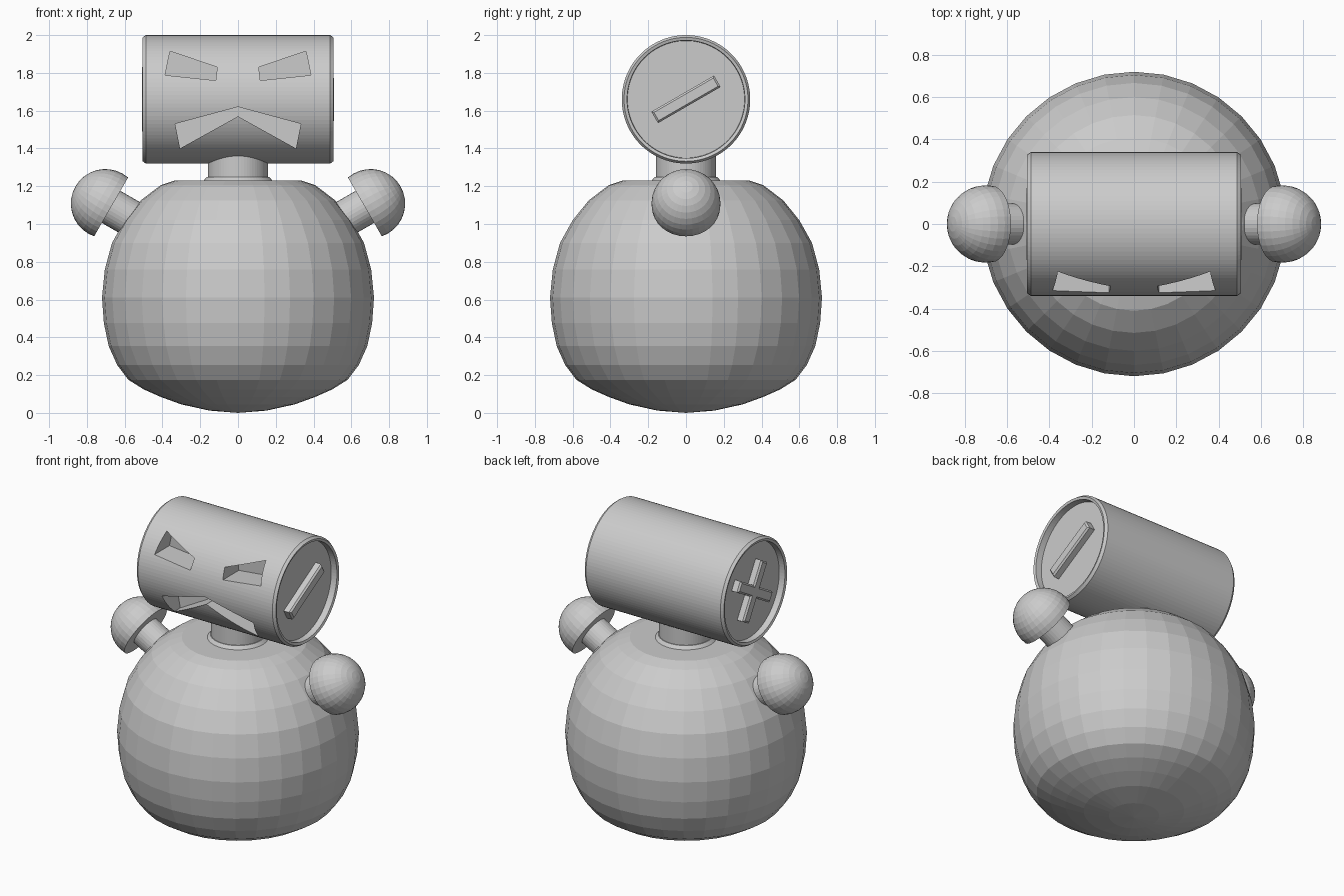
import bpy
import bmesh
from math import cos, sin, pi, radians
from mathutils import Matrix, Vector

if "Cube" in bpy.data.objects:
    bpy.data.objects.remove(bpy.data.objects["Cube"])

grey = bpy.data.materials.new("plain_grey")
grey.use_nodes = True
colour = (0.6, 0.6, 0.6, 1)
grey.diffuse_color = colour
grey.node_tree.nodes["Principled BSDF"].inputs["Base Color"].default_value = colour


def finish(name, bm):
    bmesh.ops.recalc_face_normals(bm, faces=bm.faces)
    mesh = bpy.data.meshes.new(name)
    bm.to_mesh(mesh)
    bm.free()
    mesh.materials.append(grey)
    obj = bpy.data.objects.new(name, mesh)
    bpy.context.collection.objects.link(obj)
    return obj


def lathe(name, profile, segments, matrix=Matrix()):
    """Turn (radius, height) points around z; end points on the axis close it."""
    bm = bmesh.new()
    rings = []
    for r, h in profile:
        count = segments if r else 1
        rings.append([bm.verts.new((r * cos(2 * pi * i / segments),
                                    r * sin(2 * pi * i / segments), h))
                      for i in range(count)])
    for a, b in zip(rings, rings[1:]):
        for i in range(segments):
            j = (i + 1) % segments
            corners = [a[i % len(a)], a[j % len(a)], b[j % len(b)], b[i % len(b)]]
            bm.faces.new(list(dict.fromkeys(corners)))
    bm.transform(matrix)
    return finish(name, bm)


def prism(name, outline, front, back):
    """Extrude an (x, z) outline along y."""
    bm = bmesh.new()
    face = bm.faces.new([bm.verts.new((x, front, z)) for x, z in outline])
    moved = bmesh.ops.extrude_face_region(bm, geom=[face])["geom"]
    bmesh.ops.translate(bm, vec=(0, back - front, 0),
                        verts=[v for v in moved if isinstance(v, bmesh.types.BMVert)])
    return finish(name, bm)


def mirror(points):
    return [(-x, z) for x, z in points]


# Round body with a flat top
lathe("body", [(0, 0), (.15, .012), (.3, .045), (.41, .085), (.5, .125), (.58, .175),
               (.64, .254), (.685, .355), (.71, .475), (.72, .61), (.705, .76),
               (.667, .9), (.6, 1.02), (.515, 1.125), (.41, 1.205), (.335, 1.23),
               (0, 1.23)], 32)

# Neck and its collar
lathe("neck", [(0, 1.2), (.16, 1.2), (.16, 1.42), (0, 1.42)], 64)
lathe("neck_collar", [(0, 1.22), (.182, 1.22), (.182, 1.23), (.165, 1.25), (0, 1.25)], 64)

# Can-shaped head lying sideways, with recessed ends
HEAD_Z = 1.66
half = [(0, .46), (.31, .46), (.312, .5), (.328, .505), (.34, .488)]
turn = Matrix.Translation((0, 0, HEAD_Z)) @ Matrix.Rotation(pi / 2, 4, 'Y')
head = lathe("head", half + [(r, -h) for r, h in reversed(half)], 96, turn)

# Slanted eyes and frowning mouth cut into the head
eye = [(.36, 1.915), (.11, 1.83), (.118, 1.76), (.386, 1.788)]
side = [(.333, 1.53), (.307, 1.4)]
mouth = [(0, 1.62)] + side + [(0, 1.57)] + mirror(side[::-1])
for name, outline in (("left_eye", eye), ("right_eye", mirror(eye)), ("mouth", mouth)):
    cutter = prism(name + "_cutter", outline, -.5, -.16)
    cutter.hide_render = True
    cut = head.modifiers.new(name, 'BOOLEAN')
    cut.operation = 'DIFFERENCE'
    cut.solver = 'EXACT'
    cut.object = cutter
    bpy.context.view_layer.objects.active = head
    bpy.ops.object.modifier_apply(modifier=cut.name)
    bpy.data.objects.remove(cutter)


# Raised bars on the head ends: a minus on the left, a plus on the right
def end_bar(name, sign, angle):
    bm = bmesh.new()
    bmesh.ops.create_cube(bm, size=1, matrix=Matrix.Diagonal((.06, .383, .07, 1)))
    outer = [f for f in bm.faces if f.normal.x * sign > .5]
    bmesh.ops.bevel(bm, geom=list(outer[0].edges), offset=.01, segments=1,
                    affect='EDGES')
    bm.transform(Matrix.Translation((sign * .478, 0, HEAD_Z))
                 @ Matrix.Rotation(radians(angle), 4, 'X'))
    finish(name, bm)


end_bar("minus_bar", 1, 30)
end_bar("plus_bar_long", -1, 30)
end_bar("plus_bar_cross", -1, 120)

# Stubby arms ending in cut-off ball hands
for label, sign in (("left", 1), ("right", -1)):
    axis = Vector((sign * cos(radians(30)), 0, sin(radians(30))))
    place = (Matrix.Translation((sign * .702, 0, 1.108))
             @ axis.to_track_quat('Z', 'Y').to_matrix().to_4x4())
    lathe(label + "_arm", [(0, -.42), (.098, -.42), (.098, 0), (0, 0)], 32, place)
    dome = [(.183 * cos(a * pi / 16), .183 * sin(a * pi / 16)) for a in range(8)]
    lathe(label + "_hand", [(0, -.035), (.18, -.035)] + dome + [(0, .183)], 32, place)
